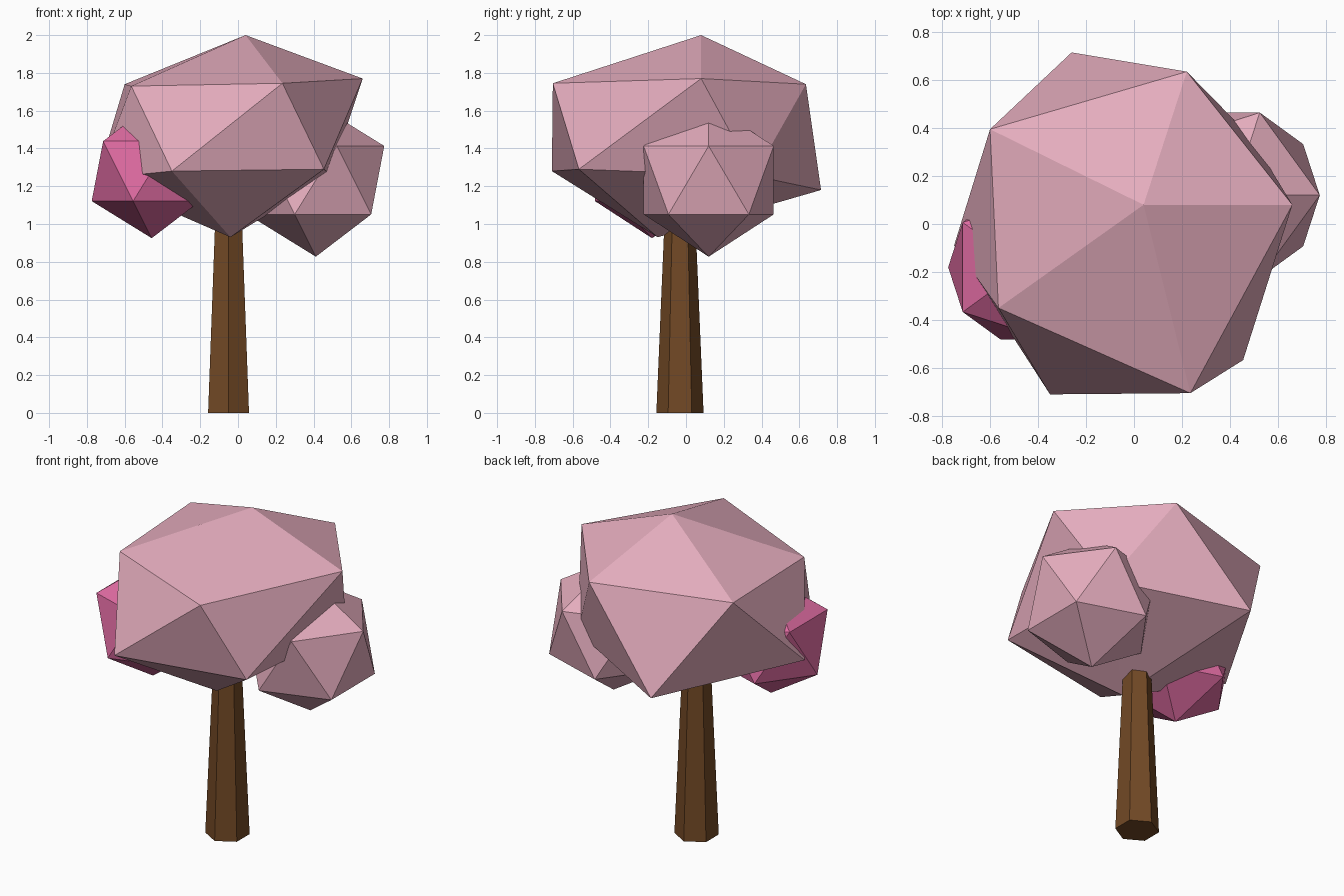
import bpy
import math
from mathutils import Vector

if "Cube" in bpy.data.objects:
    bpy.data.objects.remove(bpy.data.objects["Cube"])


def srgb_material(name, rgb):
    lin = [((c / 255 + 0.055) / 1.055) ** 2.4 for c in rgb]
    mat = bpy.data.materials.new(name)
    mat.diffuse_color = (*lin, 1.0)
    mat.use_nodes = True
    mat.node_tree.nodes["Principled BSDF"].inputs["Base Color"].default_value = mat.diffuse_color
    return mat


bark = srgb_material("brown bark", (114, 73, 37))
blossom = srgb_material("pale pink blossom", (228, 172, 189))
bright = srgb_material("bright pink blossom", (222, 107, 161))


def finish(name, mat):
    obj = bpy.context.object
    obj.name = name
    obj.data.materials.append(mat)
    bpy.ops.object.transform_apply(location=True, rotation=True, scale=True)
    return obj


def leaf_ball(name, mat, radius, location, scale=(1, 1, 1)):
    bpy.ops.mesh.primitive_ico_sphere_add(subdivisions=1, radius=radius,
                                          location=location)
    bpy.context.object.scale = scale
    return finish(name, mat)


# Tapered six-sided trunk, its top hidden inside the canopy
bpy.ops.mesh.primitive_cone_add(vertices=6, radius1=0.125, radius2=0.074,
                                depth=1.2, location=(-0.05, -0.032, 0.6))
finish("trunk", bark)

# Two plain side clusters
leaf_ball("right_cluster", blossom, 0.405, (0.412, 0.12, 1.232))
leaf_ball("left_cluster", bright, 0.355, (-0.457, -0.18, 1.28))

# Main canopy: flattened ball with each corner nudged off its regular place
canopy = leaf_ball("main_canopy", blossom, 0.73, (0, 0, 1.47), (1, 1, 0.735))
corners = [
    (0.04, 0.08, 2.0),
    (0.66, 0.08, 1.77), (0.22, 0.635, 1.74), (-0.60, 0.395, 1.74),
    (-0.565, -0.35, 1.73), (0.235, -0.705, 1.745),
    (-0.26, 0.715, 1.18), (-0.75, -0.09, 1.24), (-0.35, -0.71, 1.28),
    (0.455, -0.567, 1.29), (0.49, 0.36, 1.255),
    (-0.04, -0.15, 0.93),
]
free = list(canopy.data.vertices)
regular = {v.index: v.co.copy() for v in free}
for corner in map(Vector, corners):
    near = min(free, key=lambda v: (regular[v.index] - corner).length)
    near.co = corner
    free.remove(near)
canopy.data.update()
